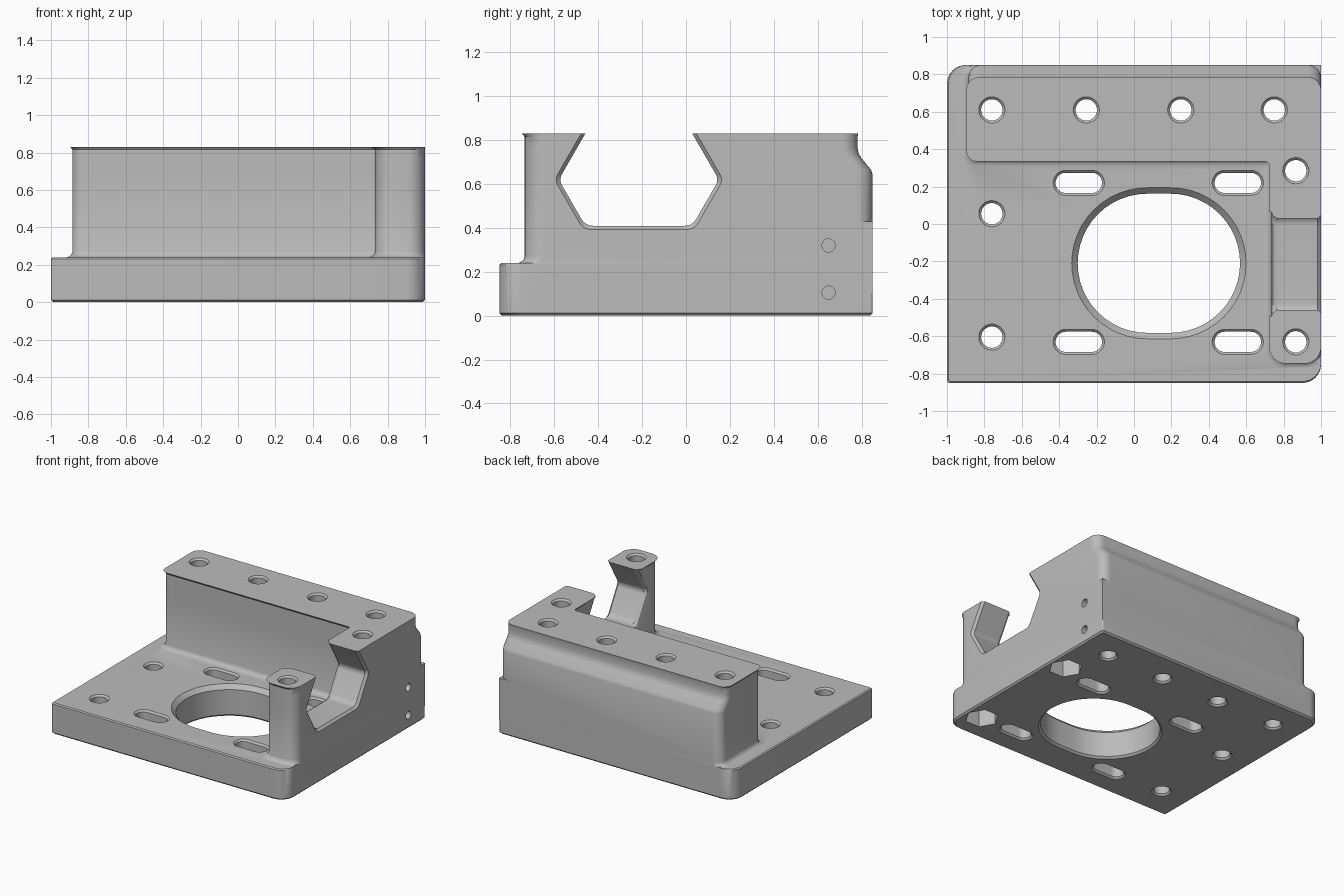
import bpy, bmesh, math
from mathutils import Vector

if "Cube" in bpy.data.objects:
    bpy.data.objects.remove(bpy.data.objects["Cube"], do_unlink=True)

BASE_TOP, TOP = 0.24, 0.83

grey = bpy.data.materials.new("machined_grey")
grey.use_nodes = True
grey.diffuse_color = (0.5, 0.5, 0.5, 1)
grey.node_tree.nodes["Principled BSDF"].inputs["Base Color"].default_value = (0.5, 0.5, 0.5, 1)


def rounded(corners, steps=8):
    """Round each (x, y, radius) corner of a closed outline."""
    out = []
    for i, (x, y, r) in enumerate(corners):
        p = Vector((x, y))
        a = (Vector(corners[i - 1][:2]) - p).normalized()
        b = (Vector(corners[(i + 1) % len(corners)][:2]) - p).normalized()
        half = a.angle(b) / 2
        centre = p + (a + b).normalized() * r / math.sin(half)
        start = p + a * r / math.tan(half) - centre
        end = p + b * r / math.tan(half) - centre
        sweep = math.pi - 2 * half
        for k in range(steps + 1):
            t = k / steps
            out.append(centre + (start * math.sin((1 - t) * sweep) + end * math.sin(t * sweep)) / math.sin(sweep))
    return out


def stadium(cx, cy, half, r, steps=24):
    pts = []
    for side in (1, -1):
        for k in range(steps + 1):
            a = math.pi * (k / steps - 0.5)
            pts.append((cx + side * (half + r * math.cos(a)), cy + side * r * math.sin(a)))
    return pts


def loft(name, layers, axis="z"):
    """Solid through a stack of (level, outline) layers along z or x."""
    bm = bmesh.new()
    rings = []
    for level, outline in layers:
        rings.append([bm.verts.new((p[0], p[1], level) if axis == "z" else (level, p[0], p[1]))
                      for p in outline])
    n = len(rings[0])
    for low, high in zip(rings, rings[1:]):
        for i in range(n):
            j = (i + 1) % n
            bm.faces.new((low[i], low[j], high[j], high[i]))
    bm.faces.new(rings[0][::-1])
    bm.faces.new(rings[-1])
    bmesh.ops.remove_doubles(bm, verts=bm.verts, dist=1e-5)
    bmesh.ops.recalc_face_normals(bm, faces=bm.faces)
    mesh = bpy.data.meshes.new(name)
    bm.to_mesh(mesh)
    bm.free()
    mesh.materials.append(grey)
    ob = bpy.data.objects.new(name, mesh)
    bpy.context.collection.objects.link(ob)
    return ob


def combine(target, tool, operation):
    tool.hide_render = True
    mod = target.modifiers.new(tool.name, "BOOLEAN")
    mod.operation, mod.solver, mod.object = operation, "EXACT", tool
    bpy.context.view_layer.objects.active = target
    bpy.ops.object.modifier_apply(modifier=mod.name)
    bpy.data.objects.remove(tool, do_unlink=True)


def through_cut(x, y, half, r, top, bevel=0.013, top_bevel=0.013):
    """Vertical hole or slot with bevelled rims."""
    over = 0.02
    levels = [(-over, r + bevel + over), (bevel, r), (top - top_bevel, r), (top + over, r + top_bevel + over)]
    combine(bracket, loft("hole_cutter", [(z, stadium(x, y, half, rr)) for z, rr in levels]), "DIFFERENCE")


# Base plate
def plate(o, o_back):
    return rounded([(-1 + o, -0.85 + o, 0.015), (1 - o_back, -0.85 + o, 0.1),
                    (1 - o_back, 0.85 - o_back, 0.01), (-1 + o, 0.85 - o_back, 0.1)])


bracket = loft("mounting_bracket", [(0, plate(0.012, 0.012)), (0.012, plate(0, 0)),
                                    (BASE_TOP - 0.008, plate(0, 0)), (BASE_TOP, plate(0.008, 0))])


# Raised L-shaped wall with foot fillet, back shoulder and small top lip
def wall(o, back):
    return rounded([(1, -0.735 - o, 0.09), (1, back, 0.07), (-0.885 - o, back, 0.07),
                    (-0.885 - o, 0.345 - o, 0.06), (0.735 - o, 0.345 - o, 0.02),
                    (0.735 - o, -0.735 - o, 0.09)])


wall_steps = [(0.2, 0.03, 0.85), (BASE_TOP, 0.03, 0.85), (0.245, 0.017, 0.85), (0.255, 0.006, 0.85),
              (0.272, 0, 0.85), (0.645, 0, 0.85), (0.665, 0, 0.843), (0.72, 0, 0.798),
              (0.74, 0, 0.787), (0.765, 0, 0.782), (0.815, 0, 0.782), (TOP, 0.012, 0.785)]
combine(bracket, loft("wall", [(z, wall(o, back)) for z, o, back in wall_steps]), "UNION")

# Square lower back corner
corner = [(0.88, 0.74), (1, 0.74), (1, 0.85), (0.88, 0.85)]
combine(bracket, loft("square_corner", [(0.1, corner), (0.43, corner)]), "UNION")


# Open hexagonal notch across the side wall
def notch(o):
    wide, deep, high = 0.365 + o * 1.155, 0.21 + o, 0.28
    foot, head = wide - deep / math.sqrt(3), wide - high / math.sqrt(3)
    side = [(foot, -deep, 0.06), (wide, 0, 0.05), (head, high, 0.01)]
    pts = side + [(-y, z, r) for y, z, r in reversed(side)]
    return rounded([(y - 0.215, z + 0.62, r) for y, z, r in pts])


notch_steps = [(0.68, 0.03), (0.735, 0.03), (0.742, 0.014), (0.765, 0), (0.982, 0), (1.02, 0.035)]
combine(bracket, loft("notch_cutter", [(x, notch(o)) for x, o in notch_steps], "x"), "DIFFERENCE")

# Large oval bore and adjustment slots
through_cut(0.133, -0.21, 0.062, 0.372, BASE_TOP, 0.015, 0.032)
for x in (-0.295, 0.555):
    for y in (0.22, -0.63):
        through_cut(x, y, 0.07, 0.054, BASE_TOP)

# Bolt holes in the plate and in the wall
for y in (0.055, -0.605):
    through_cut(-0.76, y, 0, 0.057, BASE_TOP)
for x in (-0.76, -0.255, 0.25, 0.75):
    through_cut(x, 0.61, 0, 0.057, TOP)

# Bolt holes with nut pockets underneath
for y in (0.285, -0.63):
    through_cut(0.865, y, 0, 0.057, TOP)
    ring = [(0.865 + 0.12 * math.cos(k * math.pi / 3), y + 0.12 * math.sin(k * math.pi / 3)) for k in range(6)]
    combine(bracket, loft("nut_pocket_cutter", [(-0.02, ring), (0.15, ring)]), "DIFFERENCE")

# Small blind holes in the side
for z in (0.105, 0.32):
    ring = stadium(0.65, z, 0, 0.03, 12)
    combine(bracket, loft("side_hole_cutter", [(0.88, ring), (1.02, ring)], "x"), "DIFFERENCE")

# Smooth curved areas, keep crisp edges
bpy.ops.object.select_all(action="DESELECT")
bracket.select_set(True)
bpy.context.view_layer.objects.active = bracket
bpy.ops.object.shade_smooth_by_angle(angle=math.radians(30))
